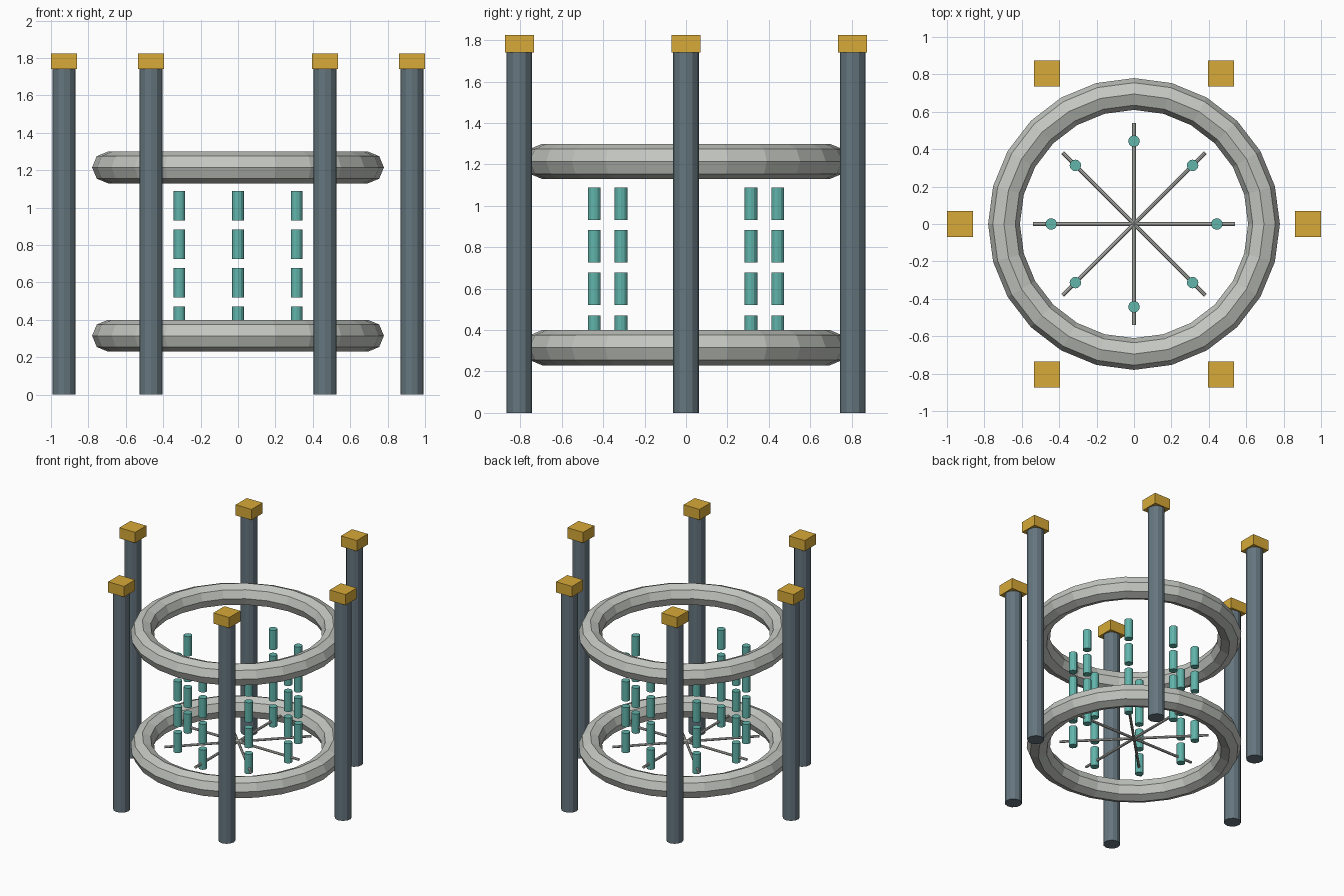
import bpy
from math import sin, cos, pi

if "Cube" in bpy.data.objects:
    bpy.data.objects.remove(bpy.data.objects["Cube"])


def material(name, rgb):
    m = bpy.data.materials.new(name)
    m.diffuse_color = (*rgb, 1)
    m.use_nodes = True
    m.node_tree.nodes["Principled BSDF"].inputs["Base Color"].default_value = m.diffuse_color
    return m


slate = material("slate", (0.13, 0.18, 0.21))
gold = material("gold", (0.68, 0.40, 0.04))
teal = material("teal", (0.12, 0.46, 0.41))
stone = material("stone", (0.55, 0.57, 0.53))


def finish(name, mat):
    ob = bpy.context.object
    ob.name = name
    ob.data.materials.append(mat)
    return ob


def cylinder(name, radius, depth, loc, mat, sides=12, rot=(0, 0, 0)):
    bpy.ops.mesh.primitive_cylinder_add(vertices=sides, radius=radius, depth=depth,
                                        location=loc, rotation=rot)
    return finish(name, mat)


# Six outer posts with square caps
for i in range(6):
    a = i * pi / 3
    x, y = 0.93 * cos(a), 0.93 * sin(a)
    cylinder(f"post_{i + 1}", 0.062, 1.74, (x, y, 0.87), slate)
    bpy.ops.mesh.primitive_cube_add(size=1, location=(x, y, 1.7825))
    finish(f"post_cap_{i + 1}", gold).scale = (0.14, 0.14, 0.085)

# Lower and upper faceted rings
for name, z in (("lower_ring", 0.315), ("upper_ring", 1.215)):
    bpy.ops.mesh.primitive_torus_add(major_segments=24, minor_segments=8,
                                     major_radius=0.695, minor_radius=0.085,
                                     location=(0, 0, z))
    finish(name, stone)

# Eight columns of floating pegs, each above a thin radial spoke
for i in range(8):
    a = i * pi / 4
    for row in range(4):
        cylinder(f"peg_{i + 1}_{row + 1}", 0.031, 0.157,
                 (0.443 * cos(a), 0.443 * sin(a), 0.393 + 0.206 * row), teal)
    cylinder(f"spoke_{i + 1}", 0.01, 0.54, (0.27 * cos(a), 0.27 * sin(a), 0.357),
             stone, 8, (0, pi / 2, a))
